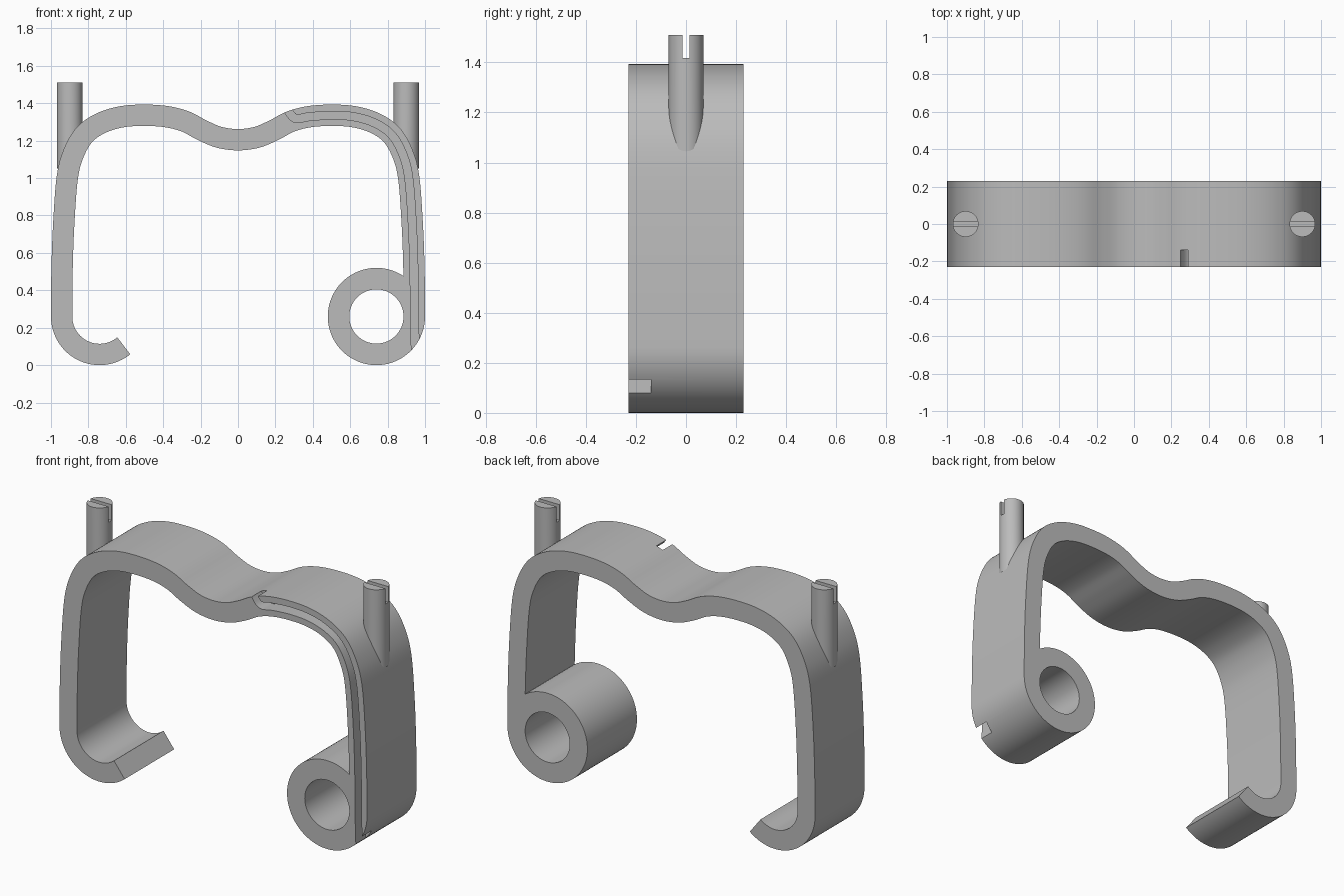
import bpy, bmesh
from math import cos, sin, radians
from mathutils import Vector

cube = bpy.data.objects.get("Cube")
if cube:
    bpy.data.objects.remove(cube, do_unlink=True)

HALF_DEPTH = 0.23
HALF_THICK = 0.057
EYE = Vector((0.74, 0.26))
EYE_R, HOLE_R = 0.26, 0.145

grey = bpy.data.materials.new("plain grey")
grey.use_nodes = True
grey.diffuse_color = (0.5, 0.5, 0.5, 1)
grey.node_tree.nodes["Principled BSDF"].inputs["Base Color"].default_value = (0.5, 0.5, 0.5, 1)


def arc(center, radius, start, end, steps):
    angles = [radians(start + (end - start) * i / steps) for i in range(steps + 1)]
    return [center + radius * Vector((cos(a), sin(a))) for a in angles]


def smooth_path(pts, steps=6):
    """Catmull-Rom curve through the points."""
    p = [2 * pts[0] - pts[1]] + pts + [2 * pts[-1] - pts[-2]]
    out = []
    for a, b, c, d in zip(p, p[1:], p[2:], p[3:]):
        for i in range(steps):
            t = i / steps
            out.append(0.5 * (2 * b + (c - a) * t + (2 * a - 5 * b + 4 * c - d) * t**2
                              + (3 * b - a - 3 * c + d) * t**3))
    return out + [pts[-1]]


def offset(path, dist):
    out = []
    for i, p in enumerate(path):
        t = (path[min(i + 1, len(path) - 1)] - path[max(i - 1, 0)]).normalized()
        out.append(p + dist * Vector((-t.y, t.x)))
    return out


def finish(name, bm):
    bmesh.ops.recalc_face_normals(bm, faces=bm.faces)
    mesh = bpy.data.meshes.new(name)
    bm.to_mesh(mesh)
    bm.free()
    mesh.materials.append(grey)
    obj = bpy.data.objects.new(name, mesh)
    bpy.context.collection.objects.link(obj)
    return obj


def extrude_outline(name, outline, y0, y1):
    bm = bmesh.new()
    face = bm.faces.new([bm.verts.new((p.x, y0, p.y)) for p in outline])
    ext = bmesh.ops.extrude_face_region(bm, geom=[face])["geom"]
    bmesh.ops.translate(bm, vec=(0, y1 - y0, 0),
                        verts=[g for g in ext if isinstance(g, bmesh.types.BMVert)])
    return finish(name, bm)


def select_only(obj):
    bpy.ops.object.select_all(action="DESELECT")
    obj.select_set(True)
    bpy.context.view_layer.objects.active = obj


def cut(obj, cutter):
    select_only(obj)
    mod = obj.modifiers.new("cut", "BOOLEAN")
    mod.operation, mod.solver, mod.object = "DIFFERENCE", "EXACT", cutter
    bpy.ops.object.modifier_apply(modifier=mod.name)
    bpy.data.objects.remove(cutter, do_unlink=True)


def shade(obj):
    select_only(obj)
    bpy.ops.object.shade_smooth_by_angle(angle=radians(30))


# Centre line of the band: half of it, from the middle dip out and down the leg
half = [Vector(p) for p in (
    (0, 1.205), (0.1, 1.218), (0.19, 1.255), (0.28, 1.302), (0.38, 1.328), (0.5, 1.336),
    (0.62, 1.328), (0.73, 1.295), (0.82, 1.233), (0.88, 1.13), (0.913, 1.0),
    (0.932, 0.75), (0.941, 0.5), (0.943, 0.26))]
left = [Vector((-p.x, p.y)) for p in reversed(half)]
hook = arc(Vector((-0.74, 0.26)), 0.203, 309.5, 180, 32)
center = hook[:-1] + smooth_path(left + half[1:])

# Band with open hook on one end and rolled eye on the other
outer = offset(center, HALF_THICK)
inner = [p for p in offset(center, -HALF_THICK)
         if p.x < 0.4 or (p - EYE).length > EYE_R + 0.003]
eye_rim = arc(EYE, EYE_R, 0, -304, 72)
band = extrude_outline("band", outer[:-1] + eye_rim + inner[::-1], -HALF_DEPTH, HALF_DEPTH)
cut(band, extrude_outline("eye_hole", arc(EYE, HOLE_R, 0, 354.375, 63), -0.4, 0.4))

# Wire groove in the front edge, open at both ends
entry = [Vector(p) for p in ((0.255, 1.39), (0.275, 1.35), (0.31, 1.318))]
groove = smooth_path(entry + half[4:] + [Vector((0.95, 0.02))])
cut(band, extrude_outline("groove_cutter", offset(groove, 0.021) + offset(groove, -0.021)[::-1],
                          -0.4, -0.14))
shade(band)

# Slotted pins, their feet slanted to stay inside the band
for side, name in ((1, "left_pin"), (-1, "right_pin")):
    bm = bmesh.new()
    bmesh.ops.create_cone(bm, cap_ends=True, segments=48, radius1=0.069, radius2=0.069, depth=1)
    for v in bm.verts:
        v.co.z = 1.51 if v.co.z > 0 else 1.145 - 1.45 * v.co.x
        v.co.x = side * (v.co.x + 0.9)
    pin = finish(name, bm)
    bm = bmesh.new()
    bmesh.ops.create_cube(bm, size=1)
    bmesh.ops.scale(bm, vec=(0.3, 0.028, 0.2), verts=bm.verts)
    bmesh.ops.translate(bm, vec=(side * 0.9, 0, 1.518), verts=bm.verts)
    cut(pin, finish("slot_cutter", bm))
    shade(pin)
